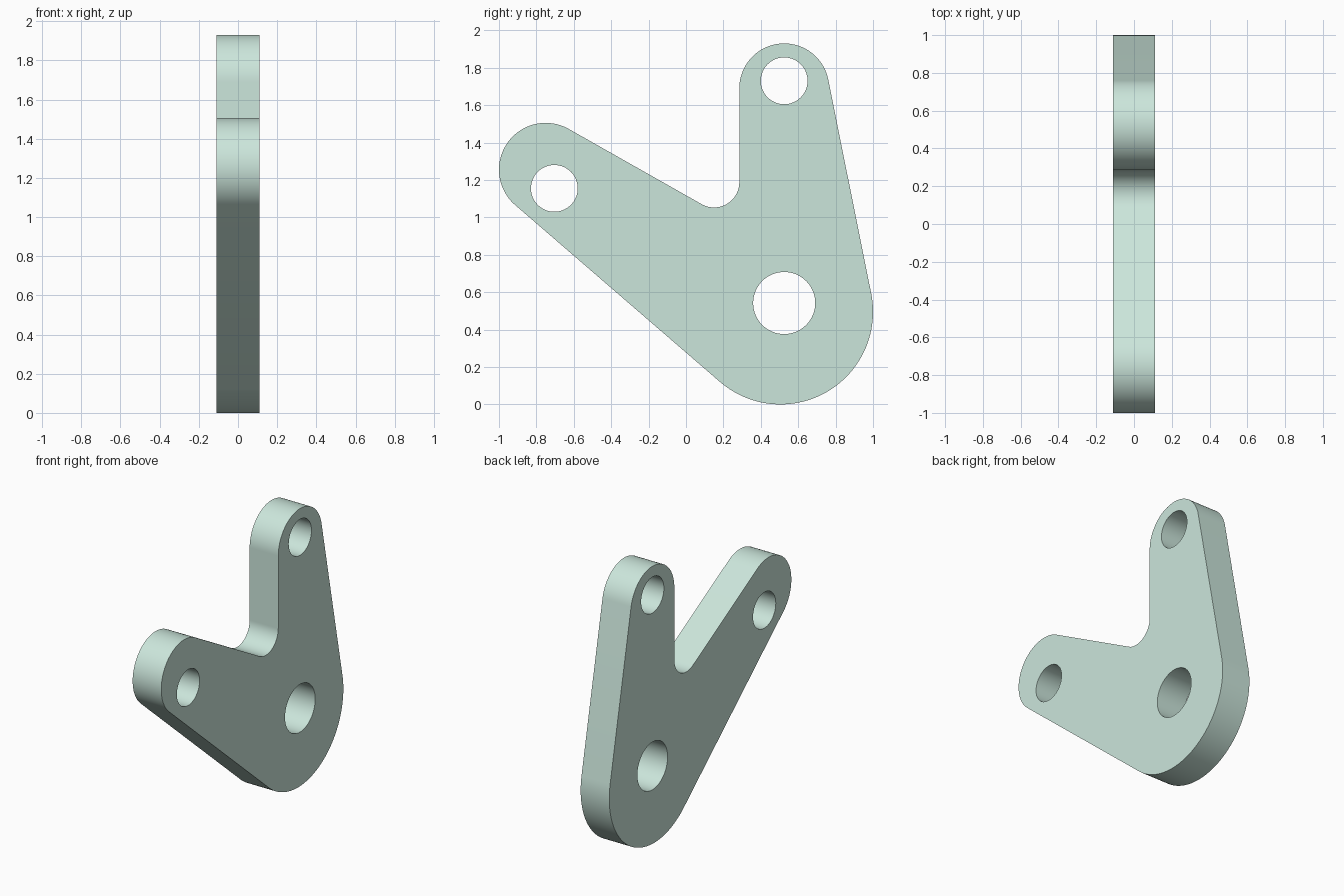
import bpy, bmesh
from math import sin, cos, radians

if "Cube" in bpy.data.objects:
    bpy.data.objects.remove(bpy.data.objects["Cube"])

HALF = 0.11  # half the plate thickness


def arc(y, z, r, a0, a1, n):
    """Points on an arc in the yz plane, angles in degrees."""
    angles = [radians(a0 + (a1 - a0) * i / n) for i in range(n + 1)]
    return [(y + r * cos(a), z + r * sin(a)) for a in angles]


def hole(y, z, r, n=64):
    return arc(y, z, r, 0, 360, n)[:-1]


# Outline: rounded base, upright arm, inner fillet, slanted arm
outline = (arc(0.505, 0.495, 0.495, 229.3, 371.4, 56)
           + arc(0.525, 1.69, 0.24, 11.4, 180, 48)
           + arc(0.15, 1.188, 0.135, 0, -119.7, 28)
           + arc(-0.75, 1.255, 0.25, 60.3, 229.3, 48))

# Pivot hole and the two arm holes
loops = [outline,
         hole(0.525, 0.542, 0.166),
         hole(0.525, 1.73, 0.125),
         hole(-0.704, 1.155, 0.125)]

# Fill the profile and extrude it into a plate
bm = bmesh.new()
for pts in loops:
    vs = [bm.verts.new((-HALF, y, z)) for y, z in pts]
    for a, b in zip(vs, vs[1:] + vs[:1]):
        bm.edges.new((a, b))
bmesh.ops.triangle_fill(bm, use_beauty=True, use_dissolve=False, edges=bm.edges[:])
ext = bmesh.ops.extrude_face_region(bm, geom=bm.faces[:], use_keep_orig=True)
top = [g for g in ext["geom"] if isinstance(g, bmesh.types.BMVert)]
bmesh.ops.translate(bm, vec=(2 * HALF, 0, 0), verts=top)
bmesh.ops.recalc_face_normals(bm, faces=bm.faces[:])

mesh = bpy.data.meshes.new("bell_crank_plate")
bm.to_mesh(mesh)
bm.free()
plate = bpy.data.objects.new("bell_crank_plate", mesh)
bpy.context.collection.objects.link(plate)

# Smooth round walls, sharp rims
bpy.context.view_layer.objects.active = plate
plate.select_set(True)
bpy.ops.object.shade_smooth_by_angle(angle=radians(30))

# Pale green material
mat = bpy.data.materials.new("pale_green")
mat.diffuse_color = (0.60, 0.79, 0.71, 1)
mat.use_nodes = True
mat.node_tree.nodes["Principled BSDF"].inputs["Base Color"].default_value = mat.diffuse_color
mesh.materials.append(mat)
